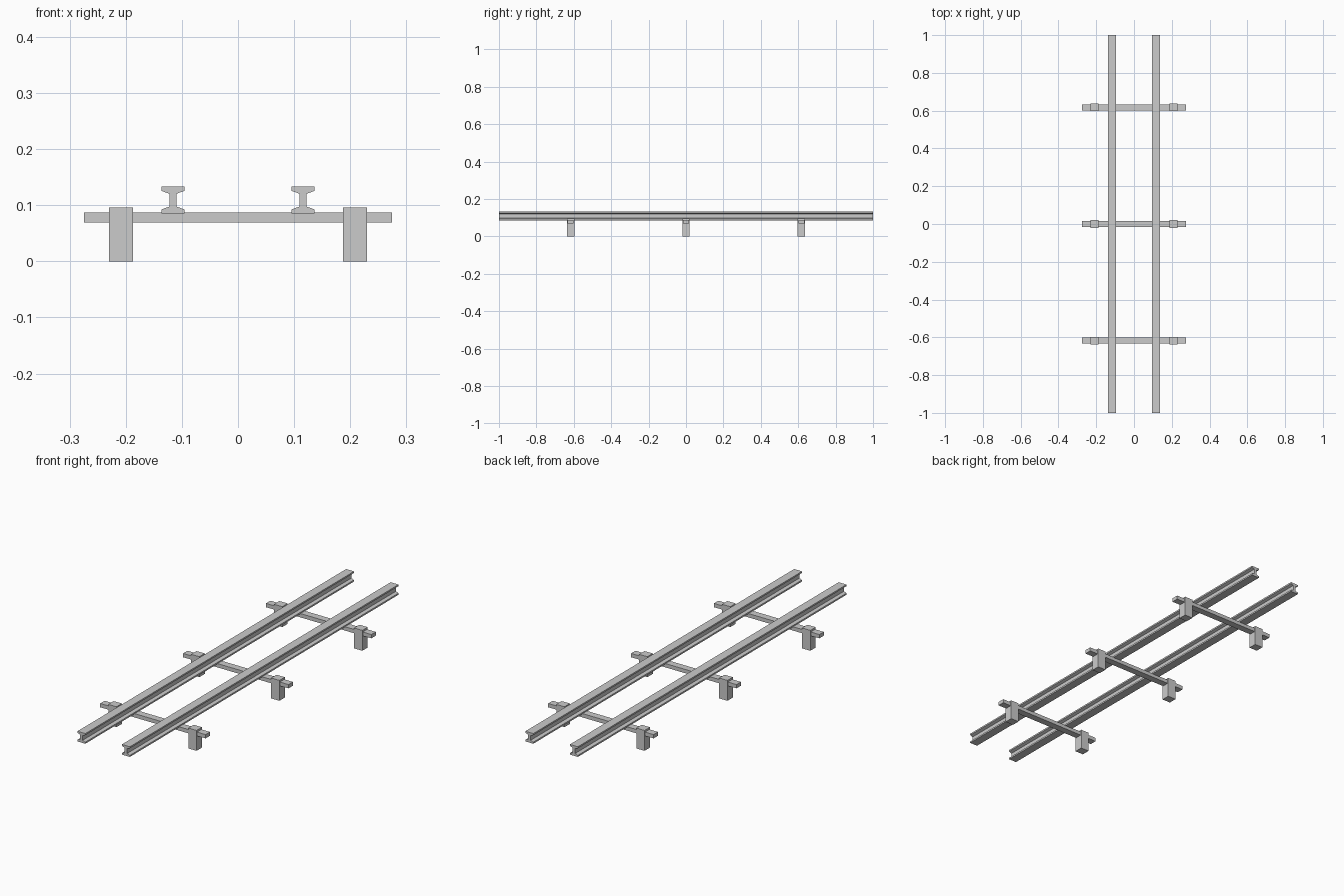
import bpy

if "Cube" in bpy.data.objects:
    bpy.data.objects.remove(bpy.data.objects["Cube"])


def make_mesh(name, verts, faces):
    mesh = bpy.data.meshes.new(name)
    mesh.from_pydata(verts, [], faces)
    mesh.update()
    obj = bpy.data.objects.new(name, mesh)
    bpy.context.collection.objects.link(obj)
    return obj


def extrude_y(name, outline, x, y0, y1):
    # outline is a counter-clockwise loop seen from the front (-y)
    n = len(outline)
    verts = [(x + px, y, pz) for y in (y0, y1) for px, pz in outline]
    faces = [tuple(range(n)), tuple(range(2 * n - 1, n - 1, -1))]
    faces += [(i, i + n, (i + 1) % n + n, (i + 1) % n) for i in range(n)]
    return make_mesh(name, verts, faces)


def box(name, x, y, half_x, half_y, z0, z1):
    outline = [(-half_x, z0), (half_x, z0), (half_x, z1), (-half_x, z1)]
    return extrude_y(name, outline, x, y - half_y, y + half_y)


# Rail cross-section: foot, web and head, mirrored about its centre
right_half = [(0.0205, 0.085), (0.0205, 0.0925), (0.0065, 0.0975),
              (0.0065, 0.1205), (0.0205, 0.1255), (0.0205, 0.133)]
profile = right_half + [(-x, z) for x, z in reversed(right_half)]

# Two long rails
for side, label in ((-1, "left"), (1, "right")):
    extrude_y(label + "_rail", profile, side * 0.116, -1.0, 1.0)

# Three cross ties, each carried by a pair of posts
for place, y in (("front", -0.617), ("middle", 0.0), ("back", 0.617)):
    box(place + "_cross_tie", 0, y, 0.2745, 0.0165, 0.069, 0.087)
    for side, label in ((-1, "left"), (1, "right")):
        box(f"{place}_{label}_post", side * 0.2085, y, 0.0215, 0.020, 0.0, 0.096)
